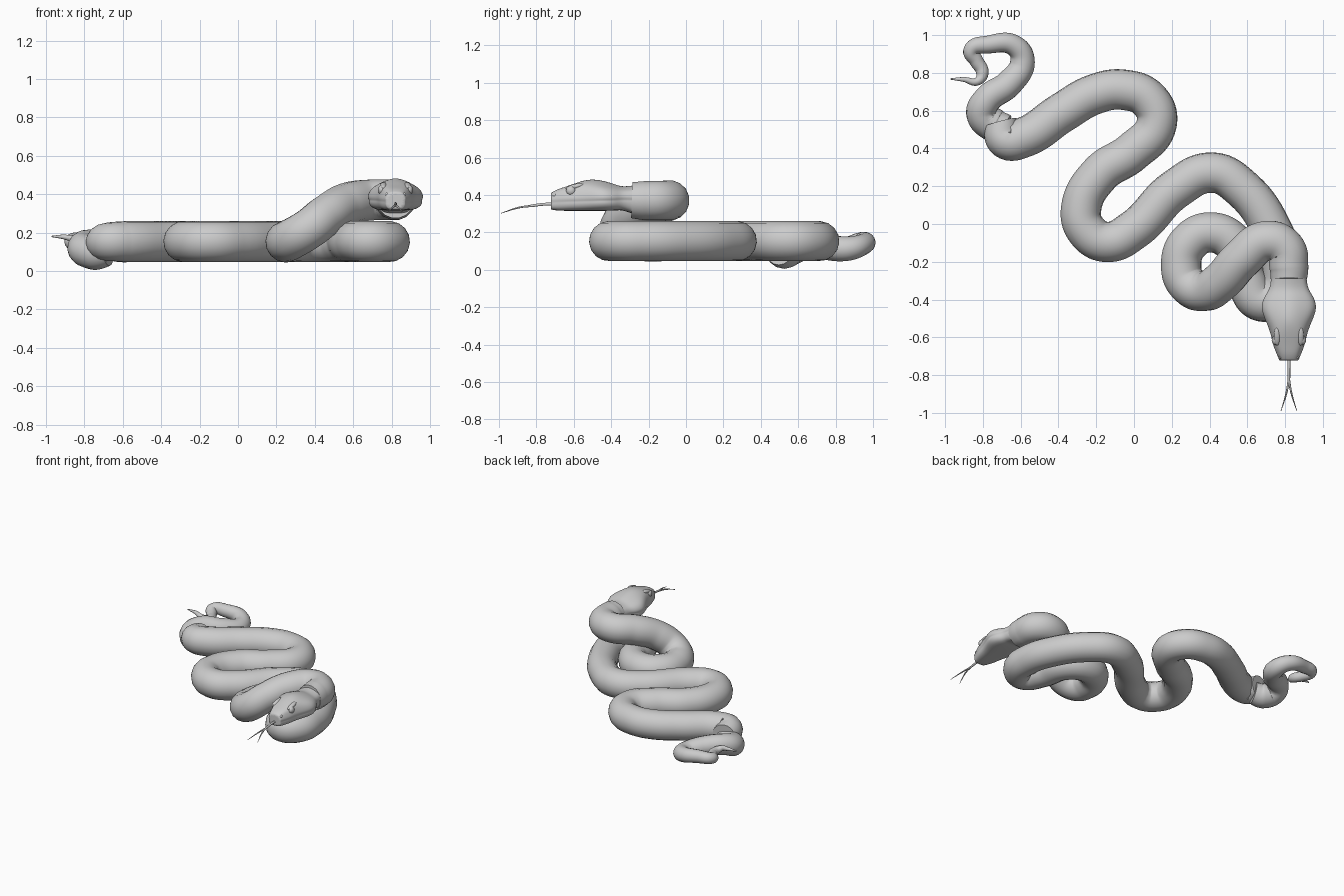
import bpy, bmesh, math


def tube(name, pts, sides=6):
    """Round tube through (x, y, z, radius) points."""
    cu = bpy.data.curves.new(name, 'CURVE')
    cu.dimensions = '3D'
    cu.bevel_depth = 1.0
    cu.bevel_resolution = sides
    cu.resolution_u = 10
    cu.use_fill_caps = True
    sp = cu.splines.new('BEZIER')
    sp.bezier_points.add(len(pts) - 1)
    for bp, (x, y, z, r) in zip(sp.bezier_points, pts):
        bp.co = (x, y, z)
        bp.radius = r
        bp.handle_left_type = bp.handle_right_type = 'AUTO'
    ob = bpy.data.objects.new(name, cu)
    bpy.context.collection.objects.link(ob)
    bpy.ops.object.select_all(action='DESELECT')
    ob.select_set(True)
    bpy.context.view_layer.objects.active = ob
    bpy.ops.object.convert(target='MESH')
    bpy.ops.object.shade_smooth_by_angle(angle=math.radians(50))
    return ob


def ball(name, loc, size):
    bpy.ops.mesh.primitive_uv_sphere_add(segments=16, ring_count=10, location=loc)
    ob = bpy.context.object
    ob.name = name
    ob.scale = size
    bpy.ops.object.shade_smooth()
    return ob


# Winding body: ground coils, then the raised front coil
G = 0.153
ground = [(-0.705, 0.54), (-0.68, 0.445), (-0.58, 0.46), (-0.38, 0.59), (-0.2, 0.69),
          (-0.05, 0.71), (0.08, 0.655), (0.12, 0.53), (-0.01, 0.38), (-0.18, 0.265),
          (-0.28, 0.08), (-0.25, -0.035), (-0.145, -0.095), (0.0, -0.03), (0.22, 0.185),
          (0.415, 0.272), (0.57, 0.19), (0.73, -0.03), (0.785, -0.22), (0.765, -0.36),
          (0.675, -0.41), (0.595, -0.30), (0.54, -0.12), (0.415, -0.045), (0.29, -0.10),
          (0.25, -0.23)]
body = [(x, y, G, 0.107) for x, y in ground]
body[0] = (-0.705, 0.54, 0.145, 0.085)
body[1] = (-0.68, 0.445, 0.152, 0.10)
body += [(0.285, -0.32, 0.17, 0.107), (0.37, -0.355, 0.22, 0.107), (0.46, -0.305, 0.29, 0.108),
         (0.57, -0.185, 0.35, 0.11), (0.70, -0.09, 0.37, 0.108), (0.80, -0.13, 0.37, 0.107),
         (0.82, -0.23, 0.37, 0.105), (0.82, -0.29, 0.372, 0.098)]
tube("body", body)

# Curled tail
tail = [(-0.68, 0.50, 0.105, 0.08), (-0.745, 0.525, 0.095, 0.09), (-0.805, 0.58, 0.115, 0.083),
        (-0.78, 0.655, 0.14, 0.076), (-0.66, 0.745, 0.125, 0.073), (-0.59, 0.86, 0.112, 0.066),
        (-0.635, 0.945, 0.135, 0.056), (-0.77, 0.95, 0.155, 0.048), (-0.862, 0.92, 0.155, 0.041),
        (-0.835, 0.865, 0.14, 0.038), (-0.803, 0.80, 0.14, 0.034), (-0.83, 0.755, 0.158, 0.022),
        (-0.90, 0.765, 0.176, 0.013), (-0.97, 0.768, 0.18, 0.004)]
tube("tail", tail)

# Head lofted from sections: y, half width, top, mouth height, bottom, roof half width, roof drop
CX = 0.82
sections = [(-0.25, 0.095, 0.465, 0.37, 0.285, 0.065, 0.03),
            (-0.34, 0.100, 0.448, 0.375, 0.322, 0.065, 0.02),
            (-0.375, 0.130, 0.462, 0.37, 0.316, 0.070, 0.02),
            (-0.44, 0.158, 0.486, 0.37, 0.315, 0.078, 0.03),
            (-0.51, 0.128, 0.496, 0.368, 0.315, 0.070, 0.03),
            (-0.575, 0.100, 0.472, 0.366, 0.315, 0.068, 0.008),
            (-0.64, 0.088, 0.446, 0.364, 0.315, 0.064, 0.004),
            (-0.69, 0.066, 0.432, 0.362, 0.316, 0.046, 0.006),
            (-0.722, 0.052, 0.412, 0.360, 0.322, 0.036, 0.006)]
bm = bmesh.new()
crease = bm.edges.layers.float.new('crease_edge')
rings = []
for y, w, zt, zm, zb, rw, rd in sections:
    half = [(rw, zt - rd), (w * 0.88, (zt + zm) / 2 + 0.004), (w, zm + 0.014),
            (w * 0.91, zm), (w * 0.96, zm - 0.014), (w * 0.78, zb)]
    loop = [(0, zt)] + half + [(0, zb)] + [(-x, z) for x, z in reversed(half)]
    rings.append([bm.verts.new((CX + x, y, z)) for x, z in loop])
n = len(rings[0])
for a, b in zip(rings, rings[1:]):
    for i in range(n):
        bm.faces.new((a[i], a[(i + 1) % n], b[(i + 1) % n], b[i]))
for end in (rings[0], rings[-1]):            # closed, crisp ends
    for edge in bm.faces.new(end).edges:
        edge[crease] = 0.7
bmesh.ops.recalc_face_normals(bm, faces=bm.faces)
me = bpy.data.meshes.new("head")
bm.to_mesh(me)
bm.free()
me.shade_smooth()
head = bpy.data.objects.new("head", me)
bpy.context.collection.objects.link(head)
sub = head.modifiers.new("smooth", 'SUBSURF')
sub.levels = sub.render_levels = 2

# Eyes, brows, nostrils and the forked tongue, left and right
for s, side in ((-1, "left"), (1, "right")):
    ball("eye_" + side, (CX + s * 0.071, -0.615, 0.422), (0.02, 0.026, 0.025))
    brow = ball("brow_" + side, (CX + s * 0.062, -0.595, 0.444), (0.018, 0.05, 0.014))
    brow.rotation_euler = (math.radians(14), 0, 0)
    ball("nostril_" + side, (CX + s * 0.044, -0.702, 0.398), (0.010, 0.012, 0.010))
    tube("tongue_fork_" + side,
         [(CX, -0.82, 0.342, 0.006), (CX + s * 0.012, -0.89, 0.333, 0.005),
          (CX + s * 0.042, -0.99, 0.302, 0.0015)], 3)
tube("tongue", [(CX, -0.68, 0.350, 0.008), (CX, -0.76, 0.350, 0.008), (CX, -0.83, 0.341, 0.007)], 3)
